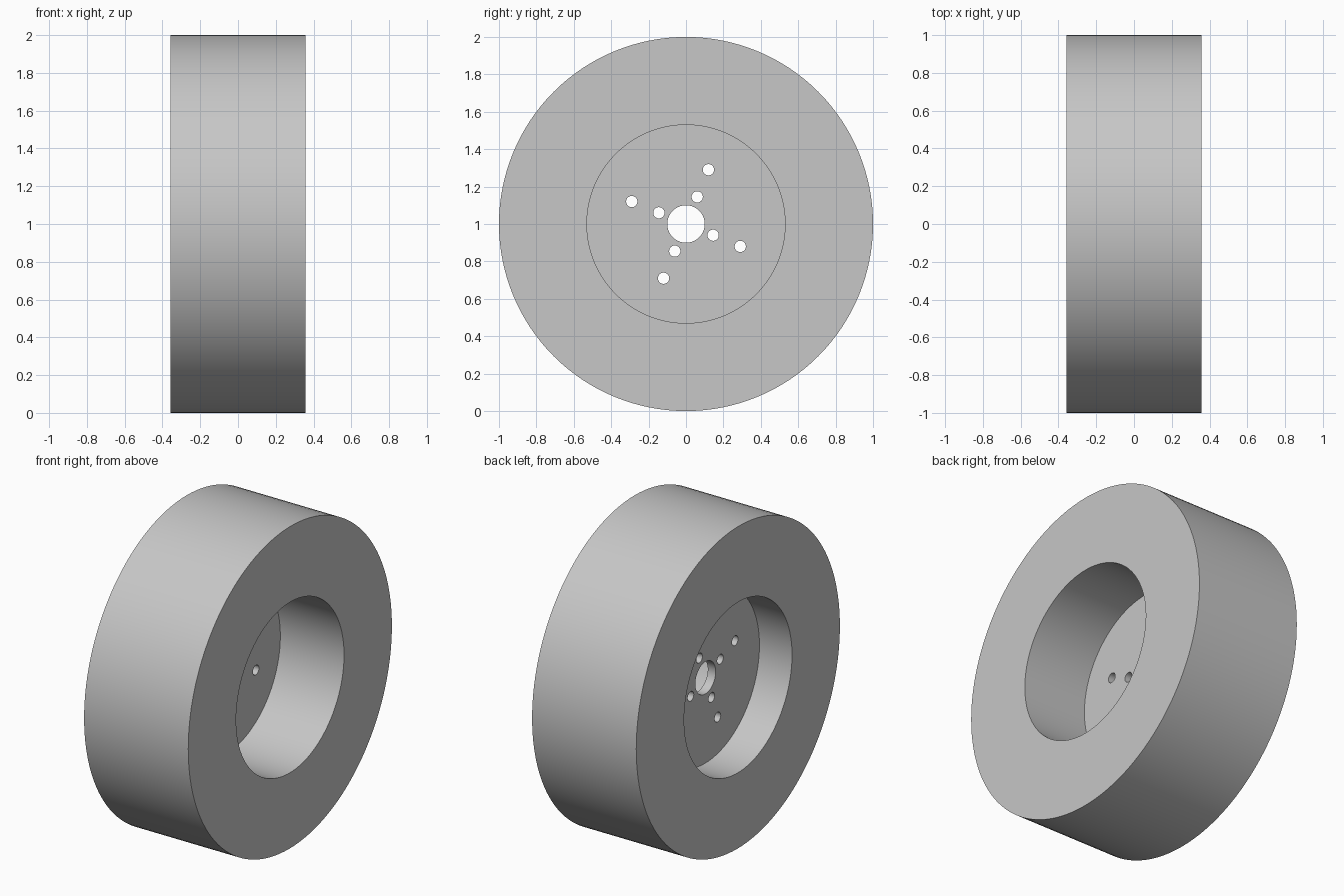
import bpy
import bmesh
from math import sin, cos, tau
from mathutils import Vector, Matrix

cube = bpy.data.objects.get("Cube")
if cube:
    bpy.data.objects.remove(cube, do_unlink=True)

AXLE_Z = 1.0
HALF_WIDTH = 0.358
TYRE_RADIUS = 1.0
BORE_RADIUS = 0.53
PLATE_OUTER_X, PLATE_INNER_X = -0.134, -0.08
SEGMENTS = 128

grey = bpy.data.materials.new("plain grey")
grey.use_nodes = True
colour = (0.57, 0.57, 0.57, 1)
grey.diffuse_color = colour
grey.node_tree.nodes["Principled BSDF"].inputs["Base Color"].default_value = colour


def finish(bm, name):
    """Turn a bmesh into a smooth-shaded object on the axle."""
    bmesh.ops.remove_doubles(bm, verts=bm.verts, dist=1e-5)
    bmesh.ops.recalc_face_normals(bm, faces=bm.faces)
    mesh = bpy.data.meshes.new(name)
    bm.to_mesh(mesh)
    bm.free()
    mesh.materials.append(grey)
    obj = bpy.data.objects.new(name, mesh)
    obj.location.z = AXLE_Z
    bpy.context.collection.objects.link(obj)
    bpy.ops.object.select_all(action="DESELECT")
    obj.select_set(True)
    bpy.context.view_layer.objects.active = obj
    bpy.ops.object.shade_smooth_by_angle()
    return obj


def add_circle(bm, x, y, z, radius, segments):
    """Add a closed loop of edges facing along the axle."""
    verts = [bm.verts.new((x, y + radius * cos(tau * i / segments),
                           z + radius * sin(tau * i / segments)))
             for i in range(segments)]
    return [bm.edges.new((verts[i - 1], verts[i])) for i in range(segments)]


# Tyre: rectangular section spun around the axle
bm = bmesh.new()
section = [bm.verts.new((x, 0, r)) for x, r in (
    (-HALF_WIDTH, BORE_RADIUS), (-HALF_WIDTH, TYRE_RADIUS),
    (HALF_WIDTH, TYRE_RADIUS), (HALF_WIDTH, BORE_RADIUS))]
edges = [bm.edges.new((section[i - 1], section[i])) for i in range(4)]
bmesh.ops.spin(bm, geom=section + edges, cent=(0, 0, 0), axis=(1, 0, 0),
               angle=tau, steps=SEGMENTS)
finish(bm, "tyre")

# Hub plate: flat disc with an axle hole and four pairs of bolt holes
bm = bmesh.new()
edges = add_circle(bm, PLATE_OUTER_X, 0, 0, BORE_RADIUS, SEGMENTS)
edges += add_circle(bm, PLATE_OUTER_X, 0, 0, 0.1, 64)
for quarter in range(4):
    turn = Matrix.Rotation(quarter * tau / 4, 3, "X")
    for y, z in ((0.06, 0.145), (0.12, 0.29)):
        centre = turn @ Vector((0, y, z))
        edges += add_circle(bm, PLATE_OUTER_X, centre.y, centre.z, 0.03, 32)
bmesh.ops.triangle_fill(bm, edges=edges, use_beauty=True, normal=(1, 0, 0))
extruded = bmesh.ops.extrude_face_region(bm, geom=bm.faces[:], use_keep_orig=True)
bmesh.ops.translate(
    bm, vec=(PLATE_INNER_X - PLATE_OUTER_X, 0, 0),
    verts=[v for v in extruded["geom"] if isinstance(v, bmesh.types.BMVert)])
finish(bm, "hub_plate")
